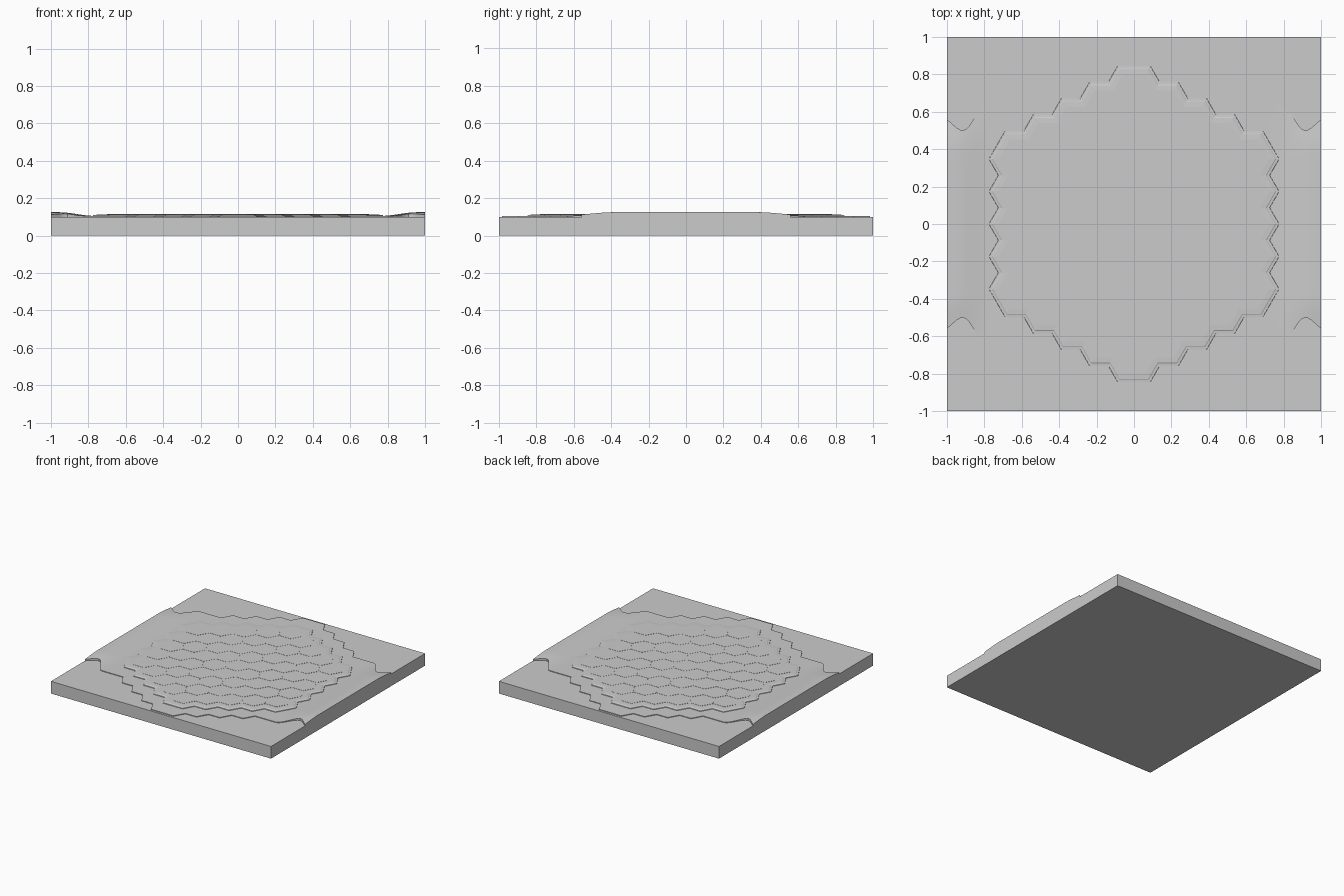
import bpy, math

if "Cube" in bpy.data.objects:
    bpy.data.objects.remove(bpy.data.objects["Cube"])

S = 0.1003                      # hexagon side
H = S * math.sqrt(3) / 2        # half height of a hexagon
N = 4                           # rings of cells around the centre


def make(name, verts, faces):
    me = bpy.data.meshes.new(name)
    me.from_pydata(verts, [], faces)
    me.validate()
    ob = bpy.data.objects.new(name, me)
    bpy.context.collection.objects.link(ob)
    return ob


def smooth(t):
    t = max(0.0, min(1.0, t))
    return t * t * (3 - 2 * t)


# Base slab
bpy.ops.mesh.primitive_cube_add(size=1, location=(0, 0, 0.05))
slab = bpy.context.object
slab.name = "base_slab"
slab.scale = (2, 2, 0.1)

# Lower terrace: stepped outline, with banks rising at the left and right
edge = [(0, 0.983), (0.1, 0.983)]
for k in range(1, 5):
    y = 0.983 - k * H
    edge += [(0.15 * k, y), (0.15 * k + 0.1, y)]
edge[-1] = (0.79, edge[-1][1])
for i in range(1, 13):          # wavy end of the outline
    x = 0.79 + 0.21 * i / 12
    if x < 0.915:
        y = 0.5 + 0.135 * (1 - smooth((x - 0.79) / 0.125))
    else:
        y = 0.5 + 0.067 * smooth((x - 0.915) / 0.11)
    edge.append((x, y))
edge.insert(-13, (0.70, edge[9][1]))
edge.insert(-13, (0.75, edge[9][1]))
cols = [(-x, y) for x, y in reversed(edge[1:])] + edge


def bank(x, y):
    return 0.105 + 0.02 * smooth((abs(x) - 0.76) / 0.2) * smooth((0.68 - abs(y)) / 0.3)


ROWS = 32
verts, faces = [], []
for x, ytop in cols:
    verts.append((x, -ytop, 0.095))
    for j in range(ROWS + 1):
        y = ytop * (2 * j / ROWS - 1)
        verts.append((x, y, bank(x, y)))
    verts.append((x, ytop, 0.095))
W = ROWS + 3
for i in range(len(cols) - 1):
    for j in range(W - 1):
        a = i * W + j
        faces.append((a, a + W, a + W + 1, a + 1))
last = (len(cols) - 1) * W
faces.append(tuple(reversed(range(W))))
faces.append(tuple(range(last, last + W)))
terrace = make("lower_terrace", verts, faces)


# Raised platform: outline of the cell field, offset outwards by d
def outline(d):
    t, c = d * math.tan(math.pi / 6), d / math.cos(math.pi / 6)
    q = []
    for k in range(N + 1):
        y = (2 * N + 1 - k) * H + d
        if k:
            q.append((1.5 * S * k - S / 2 + t, y))
        q.append((1.5 * S * k + S / 2 + t, y))
    for m in range(N, -1, -1):
        q.append(((7.0 if m % 2 == 0 else 6.5) * S + c, m * H))
    right = q + [(x, -y) for x, y in reversed(q[:-1])]
    return right + [(-x, y) for x, y in reversed(right)]


profile = [(0.066, 0.098), (0.063, 0.109), (0.050, 0.110), (0.046, 0.1125), (0.018, 0.114)]
verts, faces = [], []
for d, z in profile:
    verts += [(x, y, z) for x, y in outline(d)]
n = len(verts) // len(profile)
for r in range(len(profile) - 1):
    for i in range(n):
        j = (i + 1) % n
        faces.append((r * n + j, r * n + i, (r + 1) * n + i, (r + 1) * n + j))
faces.append(tuple(range(len(verts) - 1, len(verts) - n - 1, -1)))
platform = make("raised_platform", verts, faces)

# Hexagonal cells, separated by thin grooves
verts, faces = [], []
r = S - 0.0025
for q in range(-N, N + 1):
    count = 2 * N + 1 - abs(q)
    for m in range(count):
        cx, cy = 1.5 * S * q, (2 * m - count + 1) * H
        b = len(verts)
        for z in (0.113, 0.1152):
            for a in range(6):
                ang = a * math.pi / 3
                verts.append((cx + r * math.cos(ang), cy + r * math.sin(ang), z))
        faces.append(tuple(range(b + 6, b + 12)))
        faces += [(b + a, b + (a + 1) % 6, b + 6 + (a + 1) % 6, b + 6 + a) for a in range(6)]
make("hexagon_cells", verts, faces)

# Soft shading on the banks only
bpy.ops.object.select_all(action='DESELECT')
terrace.select_set(True)
bpy.context.view_layer.objects.active = terrace
bpy.ops.object.shade_smooth_by_angle(angle=math.radians(30))
